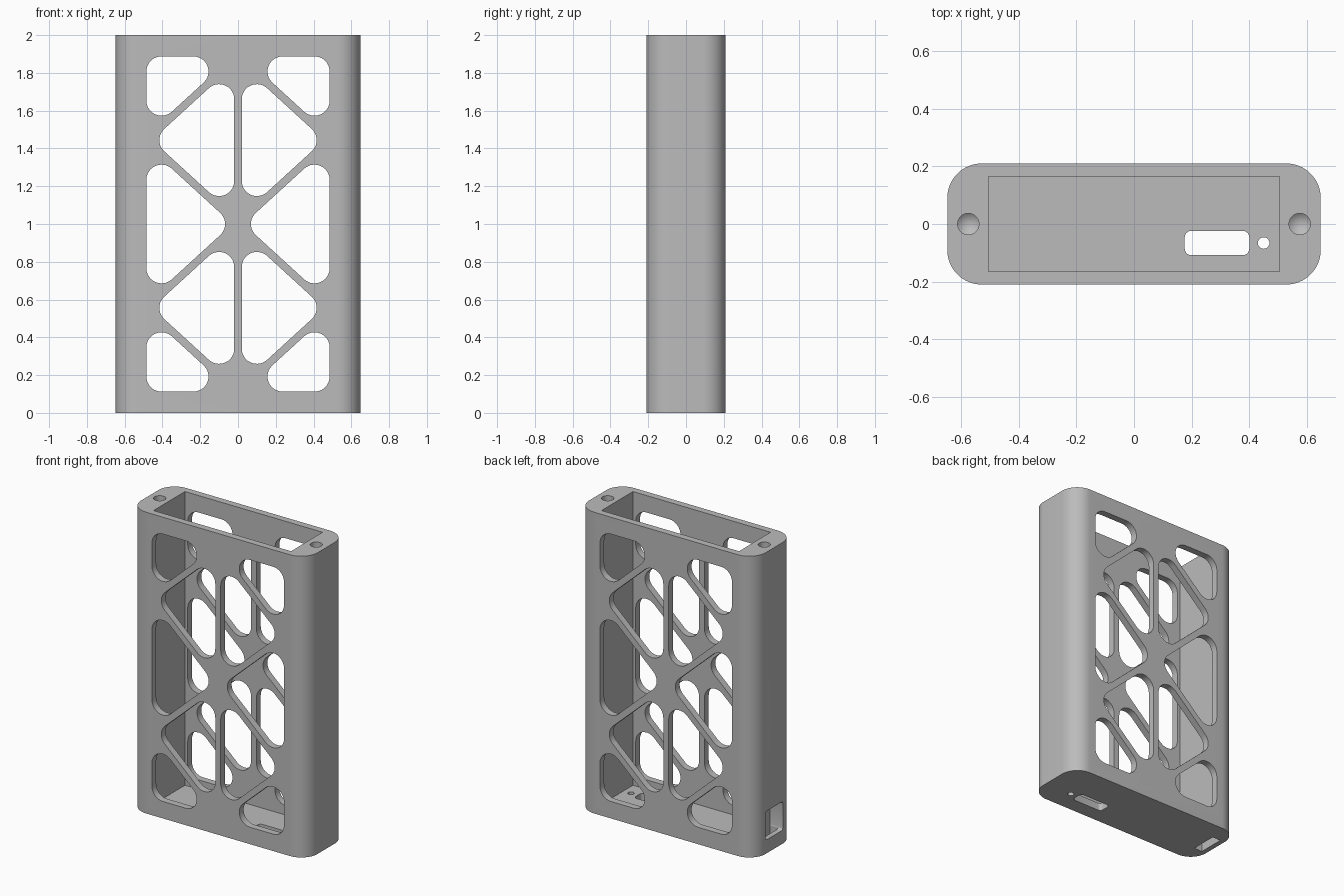
import bpy, bmesh, math
from mathutils import Vector

cube = bpy.data.objects.get("Cube")
if cube:
    bpy.data.objects.remove(cube, do_unlink=True)

grey = bpy.data.materials.new("plain grey")
grey.use_nodes = True
grey.diffuse_color = (0.5, 0.5, 0.5, 1)
grey.node_tree.nodes["Principled BSDF"].inputs["Base Color"].default_value = (0.5, 0.5, 0.5, 1)

PLACE = {
    "X": lambda u, v, t: (t, u, v),
    "Y": lambda u, v, t: (u, t, v),
    "Z": lambda u, v, t: (u, v, t),
}


def fillet(points, r, steps=10):
    """Round every corner of a convex polygon with radius r."""
    pts = [Vector(p) for p in points]
    out = []
    for i, p in enumerate(pts):
        a = (pts[i - 1] - p).normalized()
        b = (pts[(i + 1) % len(pts)] - p).normalized()
        half = a.angle(b) / 2
        centre = p + (a + b).normalized() * r / math.sin(half)
        start = p + a * r / math.tan(half) - centre
        end = p + b * r / math.tan(half) - centre
        sweep = math.pi - 2 * half
        for k in range(steps + 1):
            f = k / steps
            d = start * math.sin((1 - f) * sweep) + end * math.sin(f * sweep)
            out.append(centre + d / math.sin(sweep))
    return out


def rect(u0, u1, v0, v1):
    return [(u0, v0), (u1, v0), (u1, v1), (u0, v1)]


def circle(u, v, r, n=32):
    return [(u + r * math.cos(math.tau * i / n), v + r * math.sin(math.tau * i / n)) for i in range(n)]


def prism(name, outline, axis, lo, hi, chamfer=0, tip=0):
    """Extrude an outline; optionally chamfer its low rim or end it in a cone tip."""
    bm = bmesh.new()
    low, high = ([bm.verts.new(PLACE[axis](p[0], p[1], t)) for p in outline] for t in (lo, hi))
    base = bm.faces.new(low)
    bm.faces.new(high)
    n = len(low)
    for i in range(n):
        j = (i + 1) % n
        bm.faces.new((low[i], low[j], high[j], high[i]))
    if chamfer:
        bmesh.ops.bevel(bm, geom=list(base.edges), offset=chamfer, segments=1, affect="EDGES")
    if tip:
        poked = bmesh.ops.poke(bm, faces=[base])
        poked["verts"][0].co.z -= tip
    bmesh.ops.recalc_face_normals(bm, faces=bm.faces)
    mesh = bpy.data.meshes.new(name)
    bm.to_mesh(mesh)
    bm.free()
    obj = bpy.data.objects.new(name, mesh)
    bpy.context.collection.objects.link(obj)
    return obj


# Rounded slab with a chamfered bottom rim
body = prism("case_body", fillet(rect(-0.648, 0.648, -0.21, 0.21), 0.12, 16), "Z", 0, 2, chamfer=0.014)
body.data.materials.append(grey)

# Open-topped battery cavity
cutters = [prism("cavity_cutter", rect(-0.505, 0.505, -0.165, 0.165), "Z", 0.05, 2.1)]

# Lattice windows through front and back walls, mirrored about both axes
for sx in (-1, 1):
    windows = [[(0.485, 0.584), (0.485, 1.416), (0.03, 1)]]
    for sz in (-1, 1):
        mid = 1 + sz * 0.444
        windows.append([(0.02, mid - 0.398), (0.02, mid + 0.398), (0.455, mid)])
        top = 1 + sz * 0.8875
        windows.append([(0.485, top), (0.03, top), (0.485, top - sz * 0.416)])
    for tri in windows:
        outline = fillet([(sx * x, z) for x, z in tri], 0.08)
        cutters.append(prism("window_cutter", outline, "Y", -0.5, 0.5))

    # Blind screw hole with a conical end
    cutters.append(prism("screw_cutter", circle(sx * 0.575, 0, 0.037), "Z", 1.75, 2.1, tip=0.03))

# Port slot and indicator hole in the floor
cutters.append(prism("port_cutter", fillet(rect(0.176, 0.4, -0.108, -0.024), 0.022, 6), "Z", -0.1, 0.1))
cutters.append(prism("indicator_cutter", circle(0.45, -0.066, 0.02, 24), "Z", -0.1, 0.1))

# Strap loop: side opening that turns down through the bottom
cutters.append(prism("strap_side_cutter", fillet(rect(-0.09, 0.09, 0.09, 0.28), 0.015, 4), "X", -0.8, -0.555))
cutters.append(prism("strap_bottom_cutter", rect(-0.615, -0.555, -0.088, 0.088), "Z", -0.1, 0.2))

for cutter in cutters:
    cutter.hide_render = True
    mod = body.modifiers.new(cutter.name, "BOOLEAN")
    mod.operation = "DIFFERENCE"
    mod.solver = "EXACT"
    mod.object = cutter

# Bake the cuts and drop the cutters
bpy.context.view_layer.update()
evaluated = body.evaluated_get(bpy.context.evaluated_depsgraph_get())
cut_mesh = bpy.data.meshes.new_from_object(evaluated)
body.modifiers.clear()
body.data = cut_mesh
cut_mesh.materials.clear()
cut_mesh.materials.append(grey)
for poly in cut_mesh.polygons:
    poly.material_index = 0
for cutter in cutters:
    bpy.data.objects.remove(cutter, do_unlink=True)

bpy.ops.object.select_all(action="DESELECT")
body.select_set(True)
bpy.context.view_layer.objects.active = body
bpy.ops.object.shade_smooth_by_angle(angle=math.radians(30))
